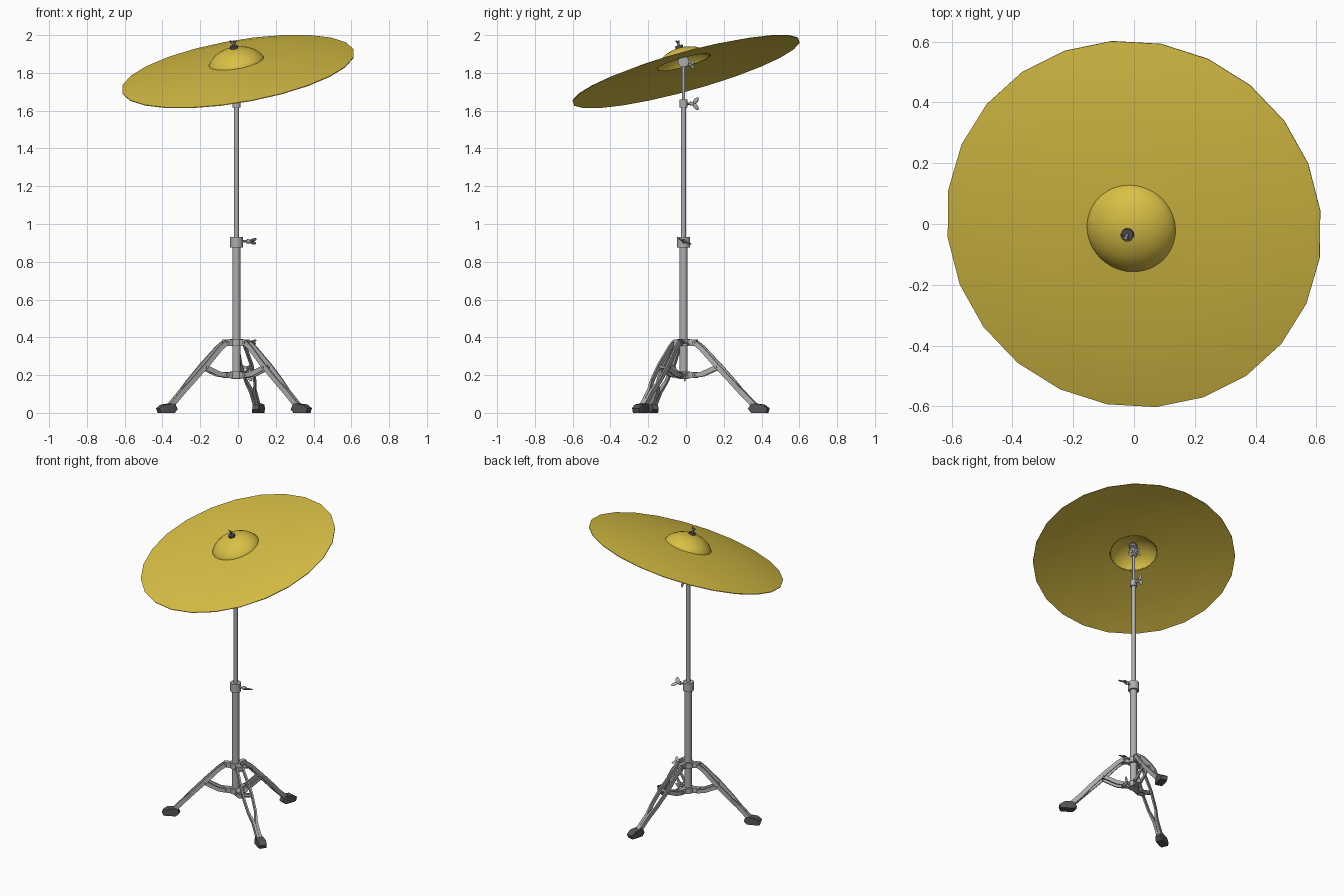
import bpy, bmesh, math
from mathutils import Vector as V, Matrix

if "Cube" in bpy.data.objects:
    bpy.data.objects.remove(bpy.data.objects["Cube"])

AX, AY = -0.008, -0.013          # stand axis


def material(name, rgb):
    m = bpy.data.materials.new(name)
    m.diffuse_color = (*rgb, 1)
    m.use_nodes = True
    m.node_tree.nodes["Principled BSDF"].inputs["Base Color"].default_value = m.diffuse_color
    return m


brass = material("brass", (0.70, 0.53, 0.06))
rubber = material("dark_rubber", (0.09, 0.09, 0.09))
steel = material("steel", (0.42, 0.42, 0.42))


def finish(name, bm, mat, smooth=True):
    bmesh.ops.recalc_face_normals(bm, faces=bm.faces)
    me = bpy.data.meshes.new(name)
    bm.to_mesh(me)
    bm.free()
    ob = bpy.data.objects.new(name, me)
    bpy.context.collection.objects.link(ob)
    me.materials.append(mat)
    if smooth:
        bpy.ops.object.select_all(action='DESELECT')
        ob.select_set(True)
        bpy.context.view_layer.objects.active = ob
        bpy.ops.object.shade_smooth_by_angle(angle=math.radians(35))
    return ob


def add_cyl(bm, p, q, r, r2=None, segs=20):
    p, q = V(p), V(q)
    d = q - p
    mx = Matrix.Translation((p + q) / 2) @ d.to_track_quat('Z', 'Y').to_matrix().to_4x4()
    bmesh.ops.create_cone(bm, cap_ends=True, segments=segs, radius1=r,
                          radius2=r if r2 is None else r2, depth=d.length, matrix=mx)


def cyl(name, p, q, r, r2=None, mat=steel, segs=20):
    bm = bmesh.new()
    add_cyl(bm, p, q, r, r2, segs)
    return finish(name, bm, mat)


def add_loft(bm, pts, side, sizes):
    """Sweep a rectangle (width along side, height across the path)."""
    rings = []
    for i, p in enumerate(pts):
        t = (pts[min(i + 1, len(pts) - 1)] - pts[max(i - 1, 0)]).normalized()
        up = side.cross(t).normalized()
        w, h = sizes[i]
        rings.append([bm.verts.new(p + side * a * w / 2 + up * b * h / 2)
                      for a, b in ((-1, -1), (1, -1), (1, 1), (-1, 1))])
    for a, b in zip(rings, rings[1:]):
        for k in range(4):
            bm.faces.new((a[k], a[(k + 1) % 4], b[(k + 1) % 4], b[k]))
    bm.faces.new(rings[0])
    bm.faces.new(rings[-1])


def wing(name, p, d, spread, length, size=1.0, mat=steel):
    """Wing screw: stem, boss and two flat lobes."""
    p, d, s = V(p), V(d).normalized(), V(spread).normalized()
    bm = bmesh.new()
    e = p + d * length
    add_cyl(bm, p, e, 0.006 * size, segs=10)
    add_cyl(bm, e - d * 0.018 * size, e, 0.011 * size, 0.009 * size, 12)
    n = d.cross(s).normalized()
    for k in (-1, 1):
        ldir = (d * 0.75 + s * k).normalized()
        side = n.cross(ldir)
        m = Matrix((ldir, side, n)).transposed().to_4x4()
        c = e + ldir * 0.020 * size
        bmesh.ops.create_uvsphere(bm, u_segments=12, v_segments=8, radius=1,
                                  matrix=Matrix.Translation(c) @ m @ Matrix.Diagonal(
                                      (0.022 * size, 0.012 * size, 0.005 * size, 1)))
    return finish(name, bm, mat)


# Cymbal: tilted lathe shells
N = V((-0.17, -0.277, 1)).normalized()
C = V((0, 0, 1.807))
tilt = Matrix.Translation(C) @ V((0, 0, 1)).rotation_difference(N).to_matrix().to_4x4()


def lathe(name, prof, segs, mat, turn=0.0):
    bm = bmesh.new()
    rings = [[bm.verts.new(tilt @ V((r * math.cos(a), r * math.sin(a), h)))
              for a in (turn + 2 * math.pi * k / segs for k in range(segs))] for r, h in prof]
    for a, b in zip(rings, rings[1:] + rings[:1]):
        for k in range(segs):
            j = (k + 1) % segs
            bm.faces.new((a[k], a[j], b[j], b[k]))
    return finish(name, bm, mat)


def shell(prof, t=0.004):
    return prof + [(r, h - t) for r, h in reversed(prof)]


lathe("cymbal_bow", shell([(0.625, 0.002), (0.54, 0.018), (0.42, 0.035), (0.28, 0.048),
                           (0.144, 0.056)]), 24, brass, math.radians(5.5))
bell = [(0.148, 0.055), (0.138, 0.071), (0.118, 0.092), (0.09, 0.110),
        (0.058, 0.122), (0.03, 0.128), (0.008, 0.130)]
lathe("cymbal_bell", shell(bell), 48, brass)


def on_axis(h):
    return C + N * h


# Tilter, mounting rod, felts and top nut
pivot = V((AX, AY, 1.86))
cyl("mounting_rod", pivot, on_axis(0.170), 0.006, segs=12)
cyl("lower_felt", on_axis(0.106), on_axis(0.125), 0.022, mat=rubber)
cyl("felt_cup", on_axis(0.098), on_axis(0.106), 0.026)
cyl("upper_felt", on_axis(0.129), on_axis(0.143), 0.021, mat=rubber)
wing("top_wing_nut", on_axis(0.143), N, (1, -0.5, 0), 0.014, 0.6, rubber)
cyl("tilter_disc", pivot - V((0.018, 0, 0)), pivot + V((0.018, 0, 0)), 0.029, segs=24)
cyl("tilter_cap", pivot - V((0.024, 0, 0)), pivot + V((0.024, 0, 0)), 0.014, segs=16)
wing("tilter_wing", pivot + V((0, 0.01, -0.014)), (0, 1, -0.1), (0.3, 0, 1), 0.030, 0.7)


# Telescoping tubes and collars
def tube(name, z0, z1, r, segs=20):
    cyl(name, (AX, AY, z0), (AX, AY, z1), r, segs=segs)


tube("lower_tube", 0.18, 0.90, 0.022)
tube("middle_tube", 0.90, 1.63, 0.0135)
tube("upper_rod", 1.63, 1.85, 0.009, 14)
tube("middle_collar", 0.875, 0.932, 0.034)
tube("upper_collar", 1.617, 1.66, 0.021)
wing("middle_collar_wing", (AX + 0.03, AY, 0.908), (1, 0.12, 0), (0, 0.9, -0.4), 0.045, 1.1)
wing("upper_collar_wing", (AX, AY + 0.015, 1.637), (0, 1, 0), (0.15, 0, 1), 0.038, 1.0)

# Tripod hubs
tube("upper_hub", 0.353, 0.390, 0.034)
tube("lower_hub", 0.183, 0.218, 0.034)
wing("upper_hub_wing", (AX + 0.03, AY, 0.374), (1, 0.1, 0), (0, 0.9, -0.4), 0.05, 0.9)
wing("lower_hub_wing", (AX + 0.03, AY, 0.198), (1, 0.25, 0), (0, 0.2, 1), 0.03, 0.9)

# Legs: bowed twin rails, brace, lugs and rubber foot
axis = V((AX, AY, 0))
for label, fx, fy in (("left", -0.38, -0.185), ("right", 0.338, -0.24), ("rear", 0.108, 0.39)):
    out = V((fx, fy, 0)) - axis
    R = out.length
    out.normalize()
    side = V((-out.y, out.x, 0))

    def at(r, z, s=0.0):
        return axis + out * r + side * s + V((0, 0, z))

    bm = bmesh.new()
    for k in (-1, 1):
        path = [(0.062, 0.374, 0.020), (0.10, 0.345, 0.021), (0.19, 0.25, 0.030),
                (0.27, 0.165, 0.024), (0.315, 0.115, 0.009), (R - 0.01, 0.022, 0.008)]
        add_loft(bm, [at(r, z, k * s) for r, z, s in path], side,
                 [(0.010, 0.026)] * 4 + [(0.016, 0.028)] * 2)
    finish(label + "_leg", bm, steel, False)

    bm = bmesh.new()
    for k in (-1, 1):
        add_loft(bm, [at(0.062, 0.200, k * 0.019), at(0.105, 0.205, k * 0.019),
                      at(0.19, 0.242, k * 0.019)], side, [(0.008, 0.026)] * 3)
    finish(label + "_brace", bm, steel, False)

    bm = bmesh.new()
    for z in (0.3715, 0.2005):
        add_loft(bm, [at(0.025, z), at(0.074, z)], side, [(0.030, 0.034)] * 2)
        add_cyl(bm, at(0.062, z, -0.029), at(0.062, z, 0.029), 0.008, segs=12)
    add_cyl(bm, at(0.186, 0.242, -0.038), at(0.186, 0.242, 0.038), 0.007, segs=12)
    finish(label + "_leg_lugs", bm, steel)

    bm = bmesh.new()
    foot = [(R - 0.052, 0.034, 0.034, 0.034), (R - 0.035, 0.0255, 0.046, 0.051),
            (R + 0.018, 0.022, 0.052, 0.044), (R + 0.045, 0.0125, 0.044, 0.025)]
    add_loft(bm, [at(r, z) for r, z, w, h in foot], side, [(w, h) for r, z, w, h in foot])
    for v in bm.verts:
        if v.co.z < 0.012:
            v.co.z = 0
    finish(label + "_foot", bm, rubber, False)
